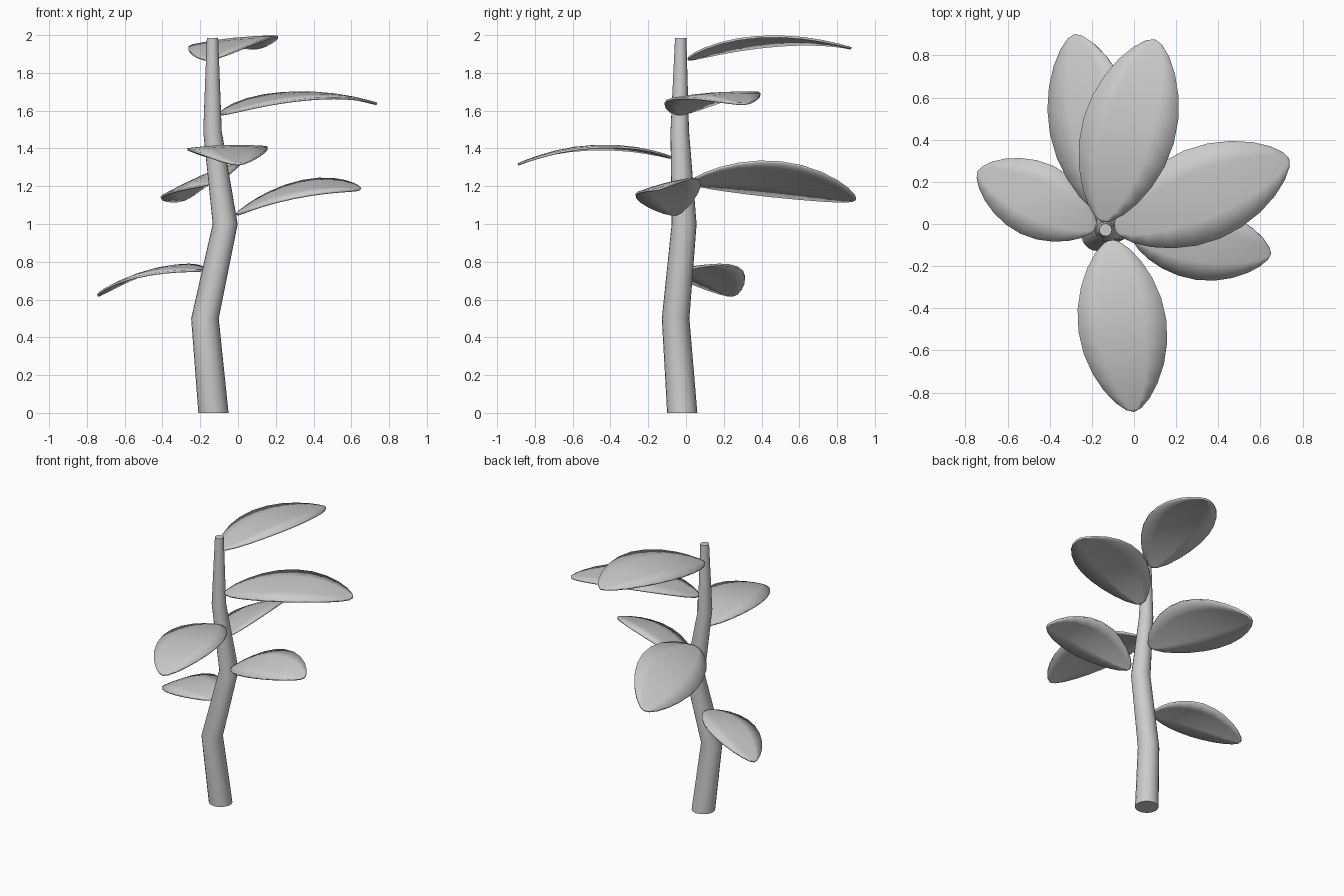
import bpy, bmesh
from math import sin, cos, pi, radians
from mathutils import Vector

if "Cube" in bpy.data.objects:
    bpy.data.objects.remove(bpy.data.objects["Cube"])


def finish(name, bm):
    bmesh.ops.remove_doubles(bm, verts=bm.verts, dist=0.0005)
    bmesh.ops.recalc_face_normals(bm, faces=bm.faces)
    me = bpy.data.meshes.new(name)
    bm.to_mesh(me)
    bm.free()
    ob = bpy.data.objects.new(name, me)
    bpy.context.collection.objects.link(ob)
    bpy.ops.object.select_all(action='DESELECT')
    ob.select_set(True)
    bpy.context.view_layer.objects.active = ob
    bpy.ops.object.shade_smooth_by_angle(angle=radians(40))
    return ob


def skin(bm, rows, closed=False):
    for a, b in zip(rows, rows[1:]):
        n = len(a)
        for i in range(n if closed else n - 1):
            j = (i + 1) % n
            bm.faces.new((a[i], a[j], b[j], b[i]))


# Crooked tapering stem: x, y, z, radius
stem = [(-0.13, -0.02, 0.0, 0.08), (-0.175, -0.055, 0.5, 0.073),
        (-0.068, -0.01, 1.0, 0.066), (-0.135, -0.033, 1.49, 0.049),
        (-0.135, -0.028, 1.985, 0.03)]
SIDES = 20
bm = bmesh.new()
rings = [[bm.verts.new((x + r * cos(2 * pi * i / SIDES),
                        y + r * sin(2 * pi * i / SIDES), z))
          for i in range(SIDES)] for x, y, z, r in stem]
skin(bm, rings, closed=True)
bm.faces.new(rings[0])
bm.faces.new(rings[-1])
finish("stem", bm)


# Arched oval leaf: half width, height of the middle, rise of the left edge
def leaf(name, base, tip, mid_z, half, roll, droop=0.012, segs=12, across=4):
    base, tip = Vector(base), Vector(tip)
    d = (tip - base).to_2d().normalized()
    side = Vector((-d.y, d.x, 0))
    arch = mid_z - (base.z + tip.z) / 2
    bm = bmesh.new()
    rows = []
    for k in range(segs + 1):
        t = (1 - cos(pi * k / segs)) / 2
        c = base.lerp(tip, t)
        c.z += 4 * arch * t * (1 - t)
        w = max(sin(pi * t), 0) ** 0.6
        row = []
        for i in range(across + 1):
            s = (2 * i / across - 1) * w
            p = c + side * (s * half)
            p.z += roll * s - droop * s * s
            row.append(bm.verts.new(p))
        rows.append(row)
    skin(bm, rows)
    ob = finish(name, bm)
    mod = ob.modifiers.new("thickness", 'SOLIDIFY')
    mod.thickness = 0.012
    mod.offset = 0


leaf("leaf_1", (-0.18, -0.02, 0.755), (-0.74, 0.25, 0.62), 0.755, 0.178, -0.025)
leaf("leaf_2", (-0.01, -0.05, 1.05), (0.65, -0.14, 1.185), 1.195, 0.17, 0.045)
leaf("leaf_3", (-0.11, 0.03, 1.225), (-0.28, 0.9, 1.13), 1.25, 0.205, -0.088)
leaf("leaf_4", (-0.11, -0.075, 1.35), (0.0, -0.89, 1.315), 1.413, 0.21, 0.006)
leaf("leaf_5", (-0.09, -0.03, 1.58), (0.735, 0.31, 1.635), 1.69, 0.225, 0.015)
leaf("leaf_6", (-0.15, 0.01, 1.87), (0.1, 0.875, 1.93), 1.98, 0.222, -0.022)
